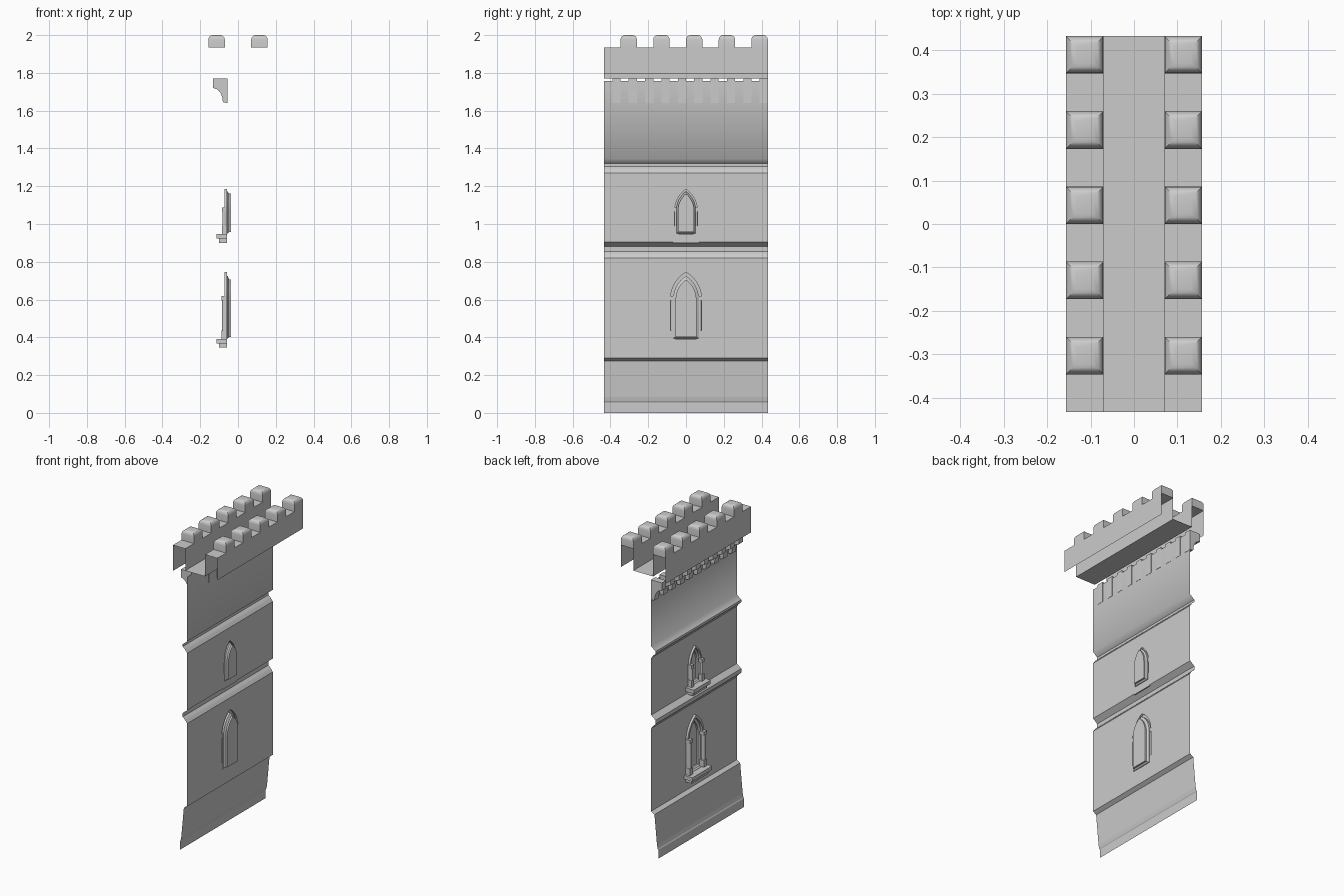
import bpy, bmesh, math
from mathutils import Vector, Matrix

cube = bpy.data.objects.get("Cube")
if cube:
    bpy.data.objects.remove(cube, do_unlink=True)

stone = bpy.data.materials.new("light_grey_stone")
stone.use_nodes = True
GREY = (0.6, 0.6, 0.6, 1)
stone.diffuse_color = GREY
stone.node_tree.nodes["Principled BSDF"].inputs["Base Color"].default_value = GREY

HALF = 0.433      # half length of the wall section
FACE = -0.057     # outer wall plane
EDGE = 0.157      # outer parapet plane
WALK = 0.07       # half width of the walkway
UNIT = HALF / 5   # merlon and corbel module


def finish(name, bm, smooth=None):
    mesh = bpy.data.meshes.new(name)
    bm.to_mesh(mesh)
    bm.free()
    mesh.materials.append(stone)
    ob = bpy.data.objects.new(name, mesh)
    bpy.context.collection.objects.link(ob)
    if smooth:
        bpy.ops.object.select_all(action='DESELECT')
        ob.select_set(True)
        bpy.context.view_layer.objects.active = ob
        bpy.ops.object.shade_smooth_by_angle(angle=math.radians(smooth))
    return ob


def add_box(bm, x, y, z):
    size = (x[1] - x[0], y[1] - y[0], z[1] - z[0])
    mid = Vector((x[0] + x[1], y[0] + y[1], z[0] + z[1])) / 2
    mat = Matrix.Translation(mid) @ Matrix.Diagonal((*size, 1))
    return bmesh.ops.create_cube(bm, size=1, matrix=mat)["verts"]


def add_strip(bm, profile, y0=-HALF, y1=HALF):
    """Open sheet: an x-z profile drawn out along y."""
    rows = [[bm.verts.new((x, y, z)) for y in (y0, y1)] for x, z in profile]
    for a, b in zip(rows, rows[1:]):
        bm.faces.new((a[0], b[0], b[1], a[1]))
    return rows


def arch(w, z0, spring, apex, steps=7):
    """Pointed arch outline as (y, z) points."""
    h = apex - spring
    r = (w * w + h * h) / (2 * w)
    end = math.asin(h / r)
    side = [(w, z0)]
    for i in range(steps):
        a = end * i / steps
        side.append((w - r + r * math.cos(a), spring + r * math.sin(a)))
    return side + [(0, apex)] + [(-y, z) for y, z in reversed(side)]


def wall_panel(name, z0, z1, hole):
    bm = bmesh.new()
    rect = [(-HALF, z0), (HALF, z0), (HALF, z1), (-HALF, z1)]
    for loop in (rect, hole):
        vs = [bm.verts.new((FACE, y, z)) for y, z in loop]
        for a, b in zip(vs, vs[1:] + vs[:1]):
            bm.edges.new((a, b))
    bmesh.ops.triangle_fill(bm, edges=bm.edges[:], use_beauty=True, normal=(-1, 0, 0))
    bmesh.ops.dissolve_limit(bm, angle_limit=0.01, verts=bm.verts[:], edges=bm.edges[:])
    finish(name, bm)


def window(name, w, inner, z0, spring, apex, col_y, r, sill_w):
    # Stepped frame around a recessed pane
    mid = (w + inner) / 2
    drop = (w - inner) * 1.4
    rings = [(w, z0, apex, FACE), (w, z0, apex, -0.071),
             (mid, z0 + .004, apex - drop / 2, -0.071),
             (mid, z0 + .004, apex - drop / 2, -0.055),
             (inner, z0 + .012, apex - drop, -0.047),
             (inner, z0 + .012, apex - drop, -0.037)]
    bm = bmesh.new()
    loops = [[bm.verts.new((x, y, z)) for y, z in arch(hw, b, spring, t)]
             for hw, b, t, x in rings]
    for a, b in zip(loops, loops[1:]):
        for i in range(len(a)):
            j = (i + 1) % len(a)
            bm.faces.new((a[i], a[j], b[j], b[i]))
    bm.faces.new(loops[-1])
    bmesh.ops.recalc_face_normals(bm, faces=bm.faces[:])
    finish(name + "_frame", bm, 25)

    # Side columns with square bases and capitals
    bm = bmesh.new()
    cx = -0.073
    for y in (-col_y, col_y):
        bmesh.ops.create_cone(
            bm, cap_ends=True, segments=10, radius1=r, radius2=r, depth=spring - z0,
            matrix=Matrix.Translation((cx, y, (z0 + spring) / 2)))
        q = r * 1.25
        for lo, hi in ((z0, z0 + .045), (spring - .005, spring + .018)):
            add_box(bm, (cx - q, cx + q), (y - q, y + q), (lo, hi))
    finish(name + "_columns", bm, 40)

    # Two-step sill
    bm = bmesh.new()
    add_box(bm, (-0.115, FACE), (-sill_w, sill_w), (z0 - .022, z0 + .002))
    add_box(bm, (-0.1, FACE), (-sill_w + .015, sill_w - .015), (z0 - .045, z0 - .022))
    finish(name + "_sill", bm)


# Sloping plinth
bm = bmesh.new()
add_strip(bm, [(-0.107, 0), (-0.107, .055), (-0.103, .062), (-0.098, .085),
               (-0.08, .275), (FACE, .29)])
finish("plinth", bm)

# Wall panels, each pierced by a window
wall_panel("lower_wall", .29, .82, arch(.083, .39, .60, .745))
wall_panel("middle_wall", .905, 1.27, arch(.06, .945, 1.07, 1.185))
window("lower_window", .083, .055, .39, .60, .745, .071, .012, .1)
window("upper_window", .06, .043, .945, 1.07, 1.185, .052, .01, .085)


# String courses
def course(z, top):
    return [(FACE, z), (-0.068, z + .015), (-0.072, z + .02), (-0.088, z + .035),
            (-0.088, top - .025), (FACE, top)]


bm = bmesh.new()
add_strip(bm, course(.82, .905))
finish("lower_string_course", bm)

# The upper wall blends softly into the course below it
bm = bmesh.new()
add_strip(bm, course(1.27, 1.345) + [(FACE, 1.757)])
for f in bm.faces:
    f.smooth = f.calc_center_median().z > 1.32
finish("upper_wall", bm)

# Corbels under the outer parapet
bm = bmesh.new()
outline = [(-0.055, 1.77), (-0.132, 1.77), (-0.132, 1.72)]
for i in range(1, 6):
    a = math.pi / 2 * i / 5
    outline.append((-0.127 + .047 * math.sin(a), 1.645 + .072 * math.cos(a)))
outline.append((-0.055, 1.64))
for k in range(10):
    y = HALF - k * UNIT
    ends = [[bm.verts.new((x, yy, z)) for x, z in outline] for yy in (y, y - UNIT / 2)]
    bm.faces.new(ends[0])
    bm.faces.new(ends[1])
    n = len(outline)
    for i in range(n):
        j = (i + 1) % n
        bm.faces.new((ends[0][i], ends[0][j], ends[1][j], ends[1][i]))
bmesh.ops.recalc_face_normals(bm, faces=bm.faces[:])
finish("corbels", bm, 30)

# Walkway with a parapet on each side, open underneath
TOP, FLOOR = 1.935, 1.795
bm = bmesh.new()
add_strip(bm, [(-EDGE, 1.77), (-EDGE, TOP), (-WALK, TOP), (-WALK, FLOOR),
               (WALK, FLOOR), (WALK, TOP), (EDGE, TOP), (EDGE, FLOOR)])
finish("walkway_and_parapets", bm)

# Merlons with rounded tops
bm = bmesh.new()
for x in ((-EDGE, -WALK), (WALK, EDGE)):
    for k in range(5):
        y = HALF - 2 * k * UNIT
        add_box(bm, x, (y - UNIT, y), (TOP, 2.0))
rim = [e for e in bm.edges if all(v.co.z > 1.99 for v in e.verts)]
bmesh.ops.bevel(bm, geom=rim, offset=.024, segments=4, profile=.5, affect='EDGES')
finish("merlons", bm, 45)
